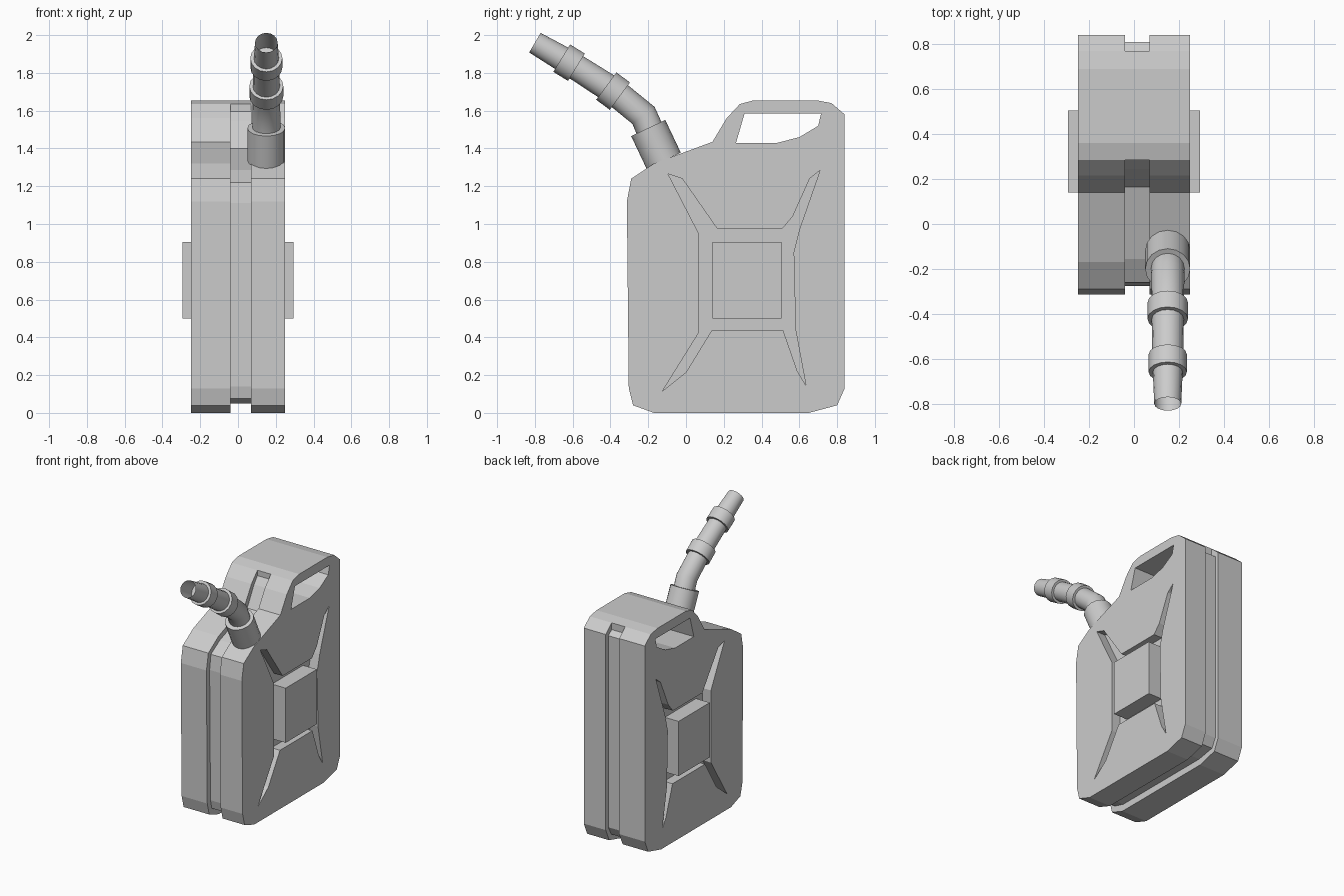
import bpy, bmesh, math
from mathutils import Vector

if "Cube" in bpy.data.objects:
    bpy.data.objects.remove(bpy.data.objects["Cube"])

mat = bpy.data.materials.new("plain_grey")
mat.diffuse_color = (0.6, 0.6, 0.6, 1)
mat.use_nodes = True
mat.node_tree.nodes["Principled BSDF"].inputs["Base Color"].default_value = mat.diffuse_color


def finish(name, bm):
    bmesh.ops.recalc_face_normals(bm, faces=bm.faces)
    me = bpy.data.meshes.new(name)
    bm.to_mesh(me)
    bm.free()
    me.materials.append(mat)
    ob = bpy.data.objects.new(name, me)
    bpy.context.collection.objects.link(ob)
    return ob


def prism(name, pts, x0, x1):
    """Extrude a (y, z) outline along x."""
    bm = bmesh.new()
    f = bm.faces.new([bm.verts.new((x0, y, z)) for y, z in pts])
    ext = bmesh.ops.extrude_face_region(bm, geom=[f])["geom"]
    bmesh.ops.translate(bm, vec=(x1 - x0, 0, 0),
                        verts=[v for v in ext if isinstance(v, bmesh.types.BMVert)])
    return finish(name, bm)


def cut(ob, cutter):
    m = ob.modifiers.new("cut", 'BOOLEAN')
    m.operation, m.solver, m.object = 'DIFFERENCE', 'EXACT', cutter
    bpy.context.view_layer.objects.active = ob
    bpy.ops.object.modifier_apply(modifier=m.name)
    bpy.data.objects.remove(cutter)


def sweep(name, path, caps=True, x=0.15, sides=16):
    """Round tube along (y, z, radius) points in the plane of the spout."""
    bm = bmesh.new()
    p = [Vector((x, y, z)) for y, z, r in path]
    rings = []
    for i, c in enumerate(p):
        d = Vector()
        if i > 0:
            d += (c - p[i - 1]).normalized()
        if i < len(p) - 1:
            d += (p[i + 1] - c).normalized()
        d.normalize()
        u = Vector((1, 0, 0))
        w = d.cross(u)
        r = path[i][2]
        rings.append([bm.verts.new(c + r * (math.cos(a) * u + math.sin(a) * w))
                      for a in (2 * math.pi * k / sides for k in range(sides))])
    for a, b in zip(rings, rings[1:]):
        for k in range(sides):
            n = (k + 1) % sides
            bm.faces.new((a[k], a[n], b[n], b[k]))
    bm.faces.new(rings[0])
    if caps:
        bm.faces.new(rings[-1])
    ob = finish(name, bm)
    bpy.ops.object.select_all(action='DESELECT')
    ob.select_set(True)
    bpy.context.view_layer.objects.active = ob
    bpy.ops.object.shade_smooth_by_angle(angle=math.radians(30))
    return ob


# Can body
body = prism("can_body", [
    (-.17, 0), (.65, 0), (.80, .04), (.84, .13), (.84, 1.58), (.77, 1.64),
    (.69, 1.655), (.36, 1.655), (.285, 1.635), (.215, 1.56), (.14, 1.435),
    (-.17, 1.32), (-.29, 1.24), (-.313, 1.12), (-.303, .13), (-.28, .04)], -.25, .25)

# Handle opening
cut(body, prism("handle_cutter", [
    (.31, 1.585), (.715, 1.585), (.70, 1.52), (.60, 1.46), (.485, 1.43), (.265, 1.43)],
    -.4, .4))

# Seam groove around the front, bottom and back
cut(body, prism("groove_cutter", [
    (.285, 1.595), (.245, 1.545), (.165, 1.40), (-.155, 1.285), (-.26, 1.22),
    (-.275, 1.11), (-.265, .14), (-.25, .075), (-.16, .05), (.64, .05),
    (.775, .075), (.81, .14), (.81, 1.56), (.77, 1.59),
    (.77, 1.8), (1, 1.8), (1, -.2), (-.5, -.2), (-.5, 1.8), (.285, 1.8)], -.04, .07))

# Star-shaped side recesses with raised centre blocks
star = [(-.095, 1.265), (-.02, 1.24), (.165, .975), (.51, .975), (.565, 1.04),
        (.655, 1.24), (.71, 1.285), (.60, .97), (.57, .85), (.58, .44),
        (.635, .145), (.59, .22), (.515, .435), (.135, .435), (0, .215),
        (-.125, .115), (.065, .42), (.065, .955)]
block = [(.14, .50), (.505, .50), (.505, .905), (.14, .905)]
for s, side in ((-1, "left"), (1, "right")):
    cut(body, prism("recess_cutter", star, s * .18, s * .4))
    prism("centre_block_" + side, block, s * .17, s * .293)

# Spout: neck collar, bent open tube and two rings
sweep("spout_collar", [(-.118, 1.335, .1), (-.20, 1.508, .1)])
sweep("spout_tube", [(-.17, 1.45, .074), (-.225, 1.575, .074), (-.385, 1.705, .072),
                     (-.62, 1.855, .068), (-.80, 1.96, .06)], caps=False)
sweep("spout_ring_lower", [(-.35, 1.677, .09), (-.422, 1.73, .09)])
sweep("spout_ring_upper", [(-.58, 1.83, .085), (-.658, 1.878, .085)])
